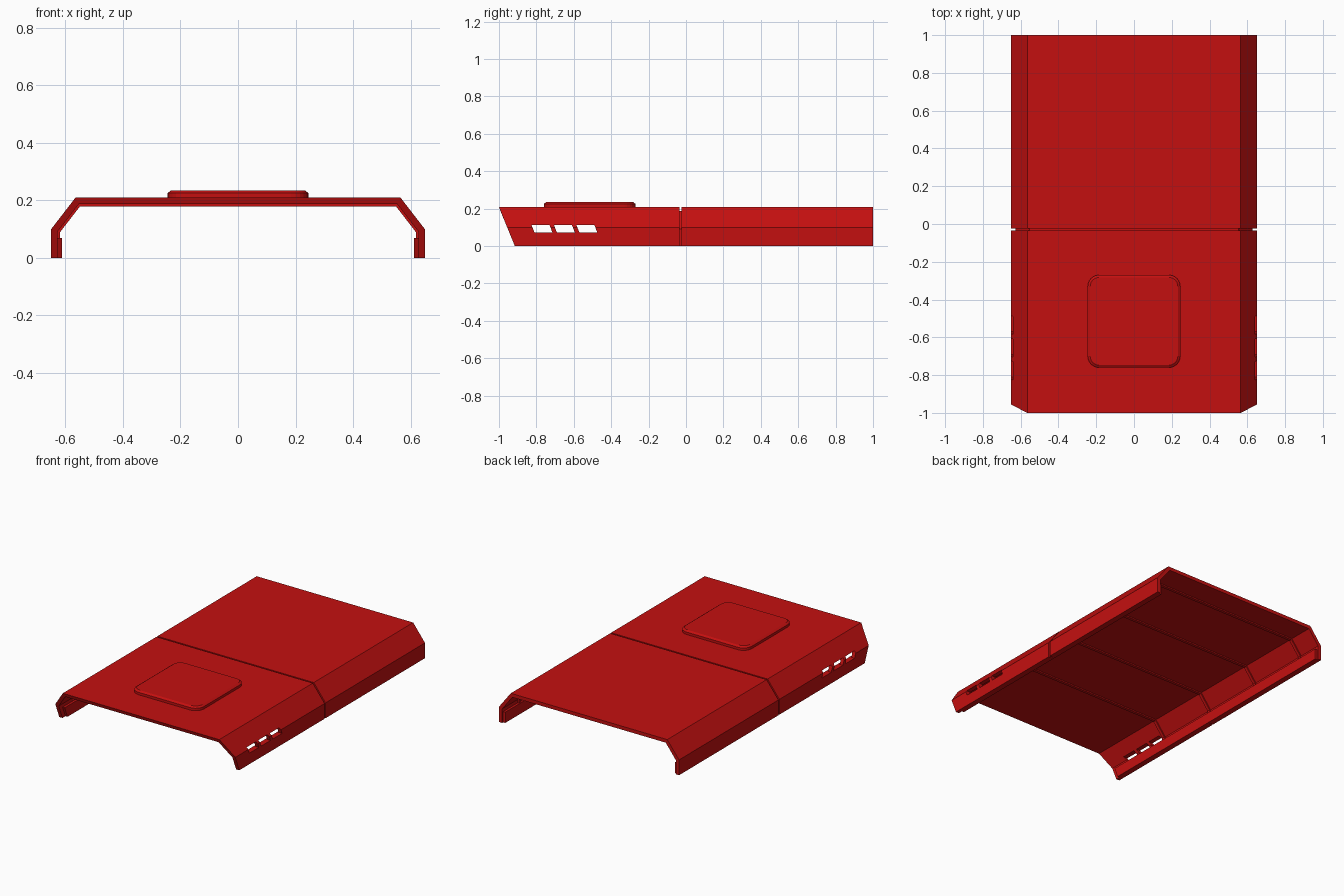
import bpy, bmesh, math

if "Cube" in bpy.data.objects:
    bpy.data.objects.remove(bpy.data.objects["Cube"])

red = bpy.data.materials.new("deep_red")
red.diffuse_color = (0.55, 0.005, 0.005, 1)
red.use_nodes = True
red.node_tree.nodes["Principled BSDF"].inputs["Base Color"].default_value = red.diffuse_color

GAP_Y = -0.03


def make_object(name, bm, material=red):
    bmesh.ops.recalc_face_normals(bm, faces=bm.faces)
    me = bpy.data.meshes.new(name)
    bm.to_mesh(me)
    bm.free()
    ob = bpy.data.objects.new(name, me)
    bpy.context.collection.objects.link(ob)
    if material:
        me.materials.append(material)
    return ob


def prism(bm, bottom, top):
    """Closed solid between two matching loops of 3D points."""
    a = [bm.verts.new(p) for p in bottom]
    b = [bm.verts.new(p) for p in top]
    n = len(a)
    bm.faces.new(a)
    bm.faces.new(b[::-1])
    for i in range(n):
        j = (i + 1) % n
        bm.faces.new((a[i], b[i], b[j], a[j]))


def half_profile(d):
    """Right half of the cover cross-section, moved inward by d."""
    return [(0.65 - d, 0), (0.65 - d, 0.10 - 0.341 * d),
            (0.565 - 0.491 * d, 0.21 - d)]


def arch(bm, d0, d1, y0, y1):
    """Arch-shaped band between inward offsets d0 and d1; y0, y1 give y at a height."""
    def full(d):
        h = half_profile(d)
        return h + [(-x, z) for x, z in reversed(h)]
    outer, inner = full(d0), full(d1)
    rings = []
    for yf in (y0, y1):
        rings.append([[bm.verts.new((x, yf(z), z)) for x, z in p] for p in (outer, inner)])
    (o0, i0), (o1, i1) = rings
    for k in range(5):
        bm.faces.new((o0[k], o0[k + 1], o1[k + 1], o1[k]))
        bm.faces.new((i0[k], i1[k], i1[k + 1], i0[k + 1]))
        bm.faces.new((o0[k], i0[k], i0[k + 1], o0[k + 1]))
        bm.faces.new((o1[k], o1[k + 1], i1[k + 1], i1[k]))
    for k in (0, 5):
        bm.faces.new((o0[k], o1[k], i1[k], i0[k]))


def slanted_front(z):
    return max(-1.0, -0.915 - 0.41 * z)


# Front and rear cover panels, separated by a narrow seam
bm = bmesh.new()
arch(bm, 0, 0.023, slanted_front, lambda z: GAP_Y - 0.005)
front_panel = make_object("front_cover_panel", bm)
bm = bmesh.new()
arch(bm, 0, 0.023, lambda z: GAP_Y + 0.005, lambda z: 1.0)
make_object("rear_cover_panel", bm)

# Side vents: slanted slots cut through both walls
bm = bmesh.new()
for side in (-1, 1):
    for i in range(3):
        y = -0.81 + 0.12 * i
        z0, z1, lean = 0.072, 0.113, 0.016
        loop = [(y, z0), (y + 0.096, z0), (y + 0.096 - lean, z1), (y - lean, z1)]
        prism(bm, [(side * 0.55, a, b) for a, b in loop],
              [(side * 0.70, a, b) for a, b in loop])
cutter = make_object("vent_cutter", bm, None)
cutter.hide_render = True
cutter.hide_viewport = False
cutter.display_type = 'WIRE'
mod = front_panel.modifiers.new("vents", 'BOOLEAN')
mod.operation = 'DIFFERENCE'
mod.solver = 'EXACT'
mod.object = cutter
bpy.context.view_layer.objects.active = front_panel
front_panel.select_set(True)
bpy.ops.object.modifier_apply(modifier=mod.name)
bpy.data.objects.remove(cutter, do_unlink=True)

# Inner support ribs, one of them backing the seam
for i in range(4):
    y = GAP_Y + 0.43 * (i - 1)
    bm = bmesh.new()
    arch(bm, 0.022, 0.031, lambda z: y - 0.01, lambda z: y + 0.01)
    make_object("inner_rib_%d" % (i + 1), bm)

# Lower inner rails along the side walls
for side, label in ((-1, "left"), (1, "right")):
    bm = bmesh.new()
    xs = [side * 0.612, side * 0.628]
    prism(bm, [(xs[0], slanted_front(0) + 0.03, 0), (xs[1], slanted_front(0) + 0.03, 0),
               (xs[1], 0.99, 0), (xs[0], 0.99, 0)],
          [(xs[0], slanted_front(0.07) + 0.03, 0.07), (xs[1], slanted_front(0.07) + 0.03, 0.07),
           (xs[1], 0.99, 0.07), (xs[0], 0.99, 0.07)])
    make_object(label + "_lower_rail", bm)


# Raised roof hatch: rounded square with a chamfered top edge
def rounded_square(half, r, z):
    pts = []
    for q in range(4):
        cx = (half - r) * (1 if q in (0, 3) else -1)
        cy = (half - r) * (1 if q in (0, 1) else -1)
        for s in range(7):
            a = math.pi / 2 * (q + s / 6)
            pts.append((cx + r * math.cos(a), -0.515 + cy + r * math.sin(a), z))
    return pts


bm = bmesh.new()
rings = [[bm.verts.new(p) for p in rounded_square(h, r, z)]
         for h, r, z in ((0.245, 0.06, 0.205), (0.245, 0.06, 0.226), (0.232, 0.047, 0.235))]
for a, b in zip(rings, rings[1:]):
    for i in range(len(a)):
        j = (i + 1) % len(a)
        bm.faces.new((a[i], a[j], b[j], b[i]))
bm.faces.new(rings[0][::-1])
bm.faces.new(rings[-1])
make_object("roof_hatch", bm)
